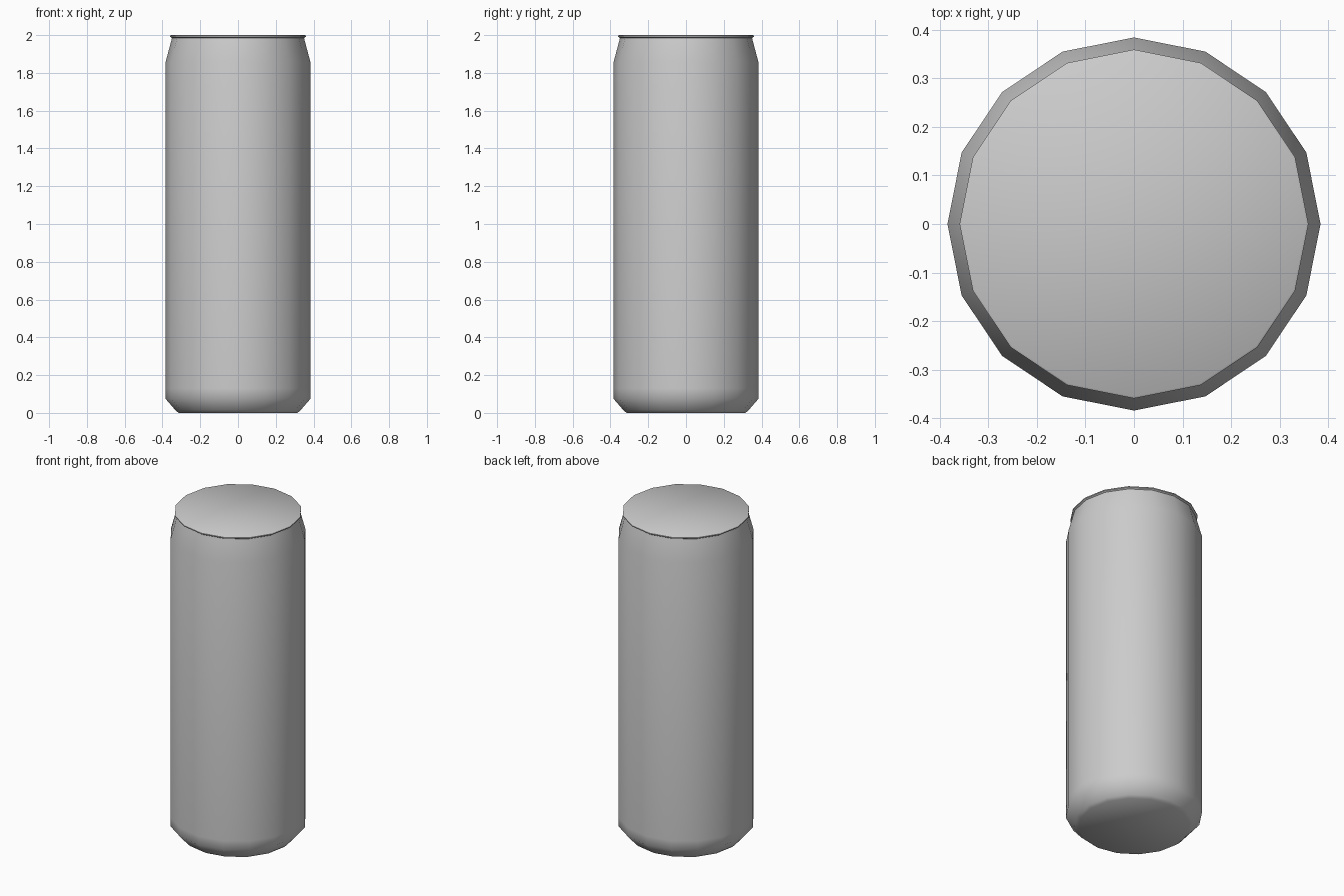
import bpy, bmesh, math

if "Cube" in bpy.data.objects:
    bpy.data.objects.remove(bpy.data.objects["Cube"])

SIDES = 16


def lathe(name, profile):
    """Revolve (radius, height) points around z and cap both ends."""
    bm = bmesh.new()
    rings = []
    for r, z in profile:
        rings.append([bm.verts.new((r * math.cos(2 * math.pi * i / SIDES),
                                    r * math.sin(2 * math.pi * i / SIDES), z))
                      for i in range(SIDES)])
    for a, b in zip(rings, rings[1:]):
        for i in range(SIDES):
            j = (i + 1) % SIDES
            bm.faces.new((a[i], a[j], b[j], b[i]))
    bm.faces.new(rings[0][::-1])
    bm.faces.new(rings[-1])
    mesh = bpy.data.meshes.new(name)
    bm.to_mesh(mesh)
    bm.free()
    obj = bpy.data.objects.new(name, mesh)
    bpy.context.collection.objects.link(obj)
    bpy.context.view_layer.objects.active = obj
    obj.select_set(True)
    bpy.ops.object.shade_smooth_by_angle(angle=math.radians(50))
    obj.select_set(False)
    return obj


# Can: tapered foot, straight wall, narrowed neck, thin rim and flat lid
lathe("can_body", [
    (0.315, 0.0), (0.332, 0.015), (0.384, 0.075), (0.384, 0.13),
    (0.384, 1.855), (0.352, 1.975), (0.35, 1.985),
    (0.359, 1.991), (0.359, 1.997), (0.355, 2.0),
])
